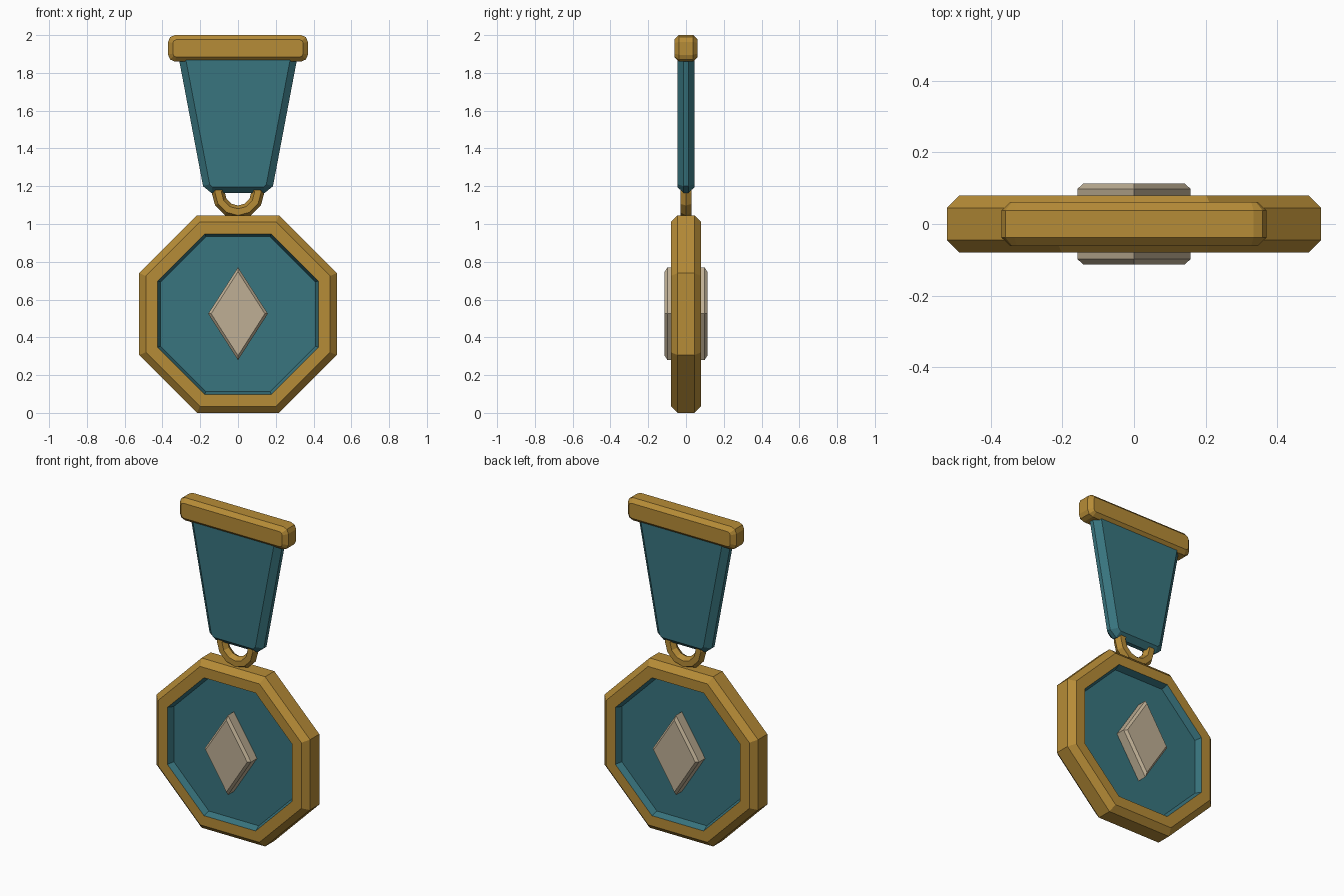
import bpy
import bmesh
from math import cos, sin, pi, tan

cube = bpy.data.objects.get("Cube")
if cube:
    bpy.data.objects.remove(cube, do_unlink=True)


def make_material(name, rgb):
    mat = bpy.data.materials.new(name)
    mat.use_nodes = True
    colour = (*rgb, 1.0)
    mat.diffuse_color = colour
    mat.node_tree.nodes["Principled BSDF"].inputs["Base Color"].default_value = colour
    return mat


gold = make_material("gold", (0.47, 0.262, 0.038))
teal = make_material("teal", (0.04, 0.178, 0.212))
cream = make_material("cream", (0.52, 0.43, 0.30))


def loft(name, half_rings, mats, inner_bands=0, z=0.0):
    """Join outlines (points, depth) from the front to the middle, mirrored to the back.
    The caps and the first inner_bands use the last material."""
    rings = [(pts, -d) for pts, d in half_rings]
    rings += [(pts, d) for pts, d in reversed(half_rings)]
    bm = bmesh.new()
    loops = [[bm.verts.new((x, y, h + z)) for x, h in pts] for pts, y in rings]
    last = len(mats) - 1
    count = len(loops[0])
    bm.faces.new(loops[0]).material_index = last
    bm.faces.new(loops[-1]).material_index = last
    bands = len(loops) - 1
    for b in range(bands):
        inside = b < inner_bands or b >= bands - inner_bands
        for i in range(count):
            j = (i + 1) % count
            face = bm.faces.new((loops[b][i], loops[b][j],
                                 loops[b + 1][j], loops[b + 1][i]))
            face.material_index = last if inside else 0
    bmesh.ops.recalc_face_normals(bm, faces=bm.faces)
    mesh = bpy.data.meshes.new(name)
    bm.to_mesh(mesh)
    bm.free()
    for mat in mats:
        mesh.materials.append(mat)
    obj = bpy.data.objects.new(name, mesh)
    bpy.context.collection.objects.link(obj)
    return obj


def octagon(apothem):
    r = apothem / cos(pi / 8)
    return [(r * cos(pi / 8 + i * pi / 4), r * sin(pi / 8 + i * pi / 4)) for i in range(8)]


def rounded_rect(w, h, r, steps=2):
    pts = []
    for q, (sx, sz) in enumerate([(1, 1), (-1, 1), (-1, -1), (1, -1)]):
        for k in range(steps + 1):
            a = (q + k / steps) * pi / 2
            pts.append((sx * (w - r) + r * cos(a), sz * (h - r) + r * sin(a)))
    return pts


def diamond(w, h):
    return [(w, 0), (0, h), (-w, 0), (0, -h)]


def mirrored(right_side):
    return right_side + [(-x, h) for x, h in reversed(right_side)]


# Octagonal medal: bevelled gold rim around recessed teal faces
loft("medal_body", [(octagon(0.41), 0.04), (octagon(0.425), 0.08),
                    (octagon(0.488), 0.08), (octagon(0.523), 0.045)],
     [gold, teal], inner_bands=1, z=0.523)

# Diamond emblem standing out of both faces
loft("diamond_emblem", [(diamond(0.142, 0.222), 0.113), (diamond(0.158, 0.246), 0.098)],
     [cream], z=0.525)

# Tapered ribbon with bevelled edges
ribbon_face = mirrored([(0.278, 1.88), (0.15, 1.21), (0.135, 1.195)])
ribbon_edge = mirrored([(0.314, 1.88), (0.185, 1.2), (0.142, 1.165)])
loft("ribbon", [(ribbon_face, 0.045), (ribbon_edge, 0.013)], [teal])

# Top bar
loft("top_bar", [(rounded_rect(0.345, 0.046, 0.018), 0.062),
                 (rounded_rect(0.37, 0.07, 0.036), 0.038)], [gold], z=1.93)

# Link ring between ribbon and medal
bpy.ops.mesh.primitive_torus_add(major_segments=12, minor_segments=6,
                                 major_radius=0.105, minor_radius=0.035,
                                 location=(0, 0, 1.168), rotation=(pi / 2, 0, 0))
ring = bpy.context.object
ring.name = "link_ring"
ring.data.materials.append(gold)
